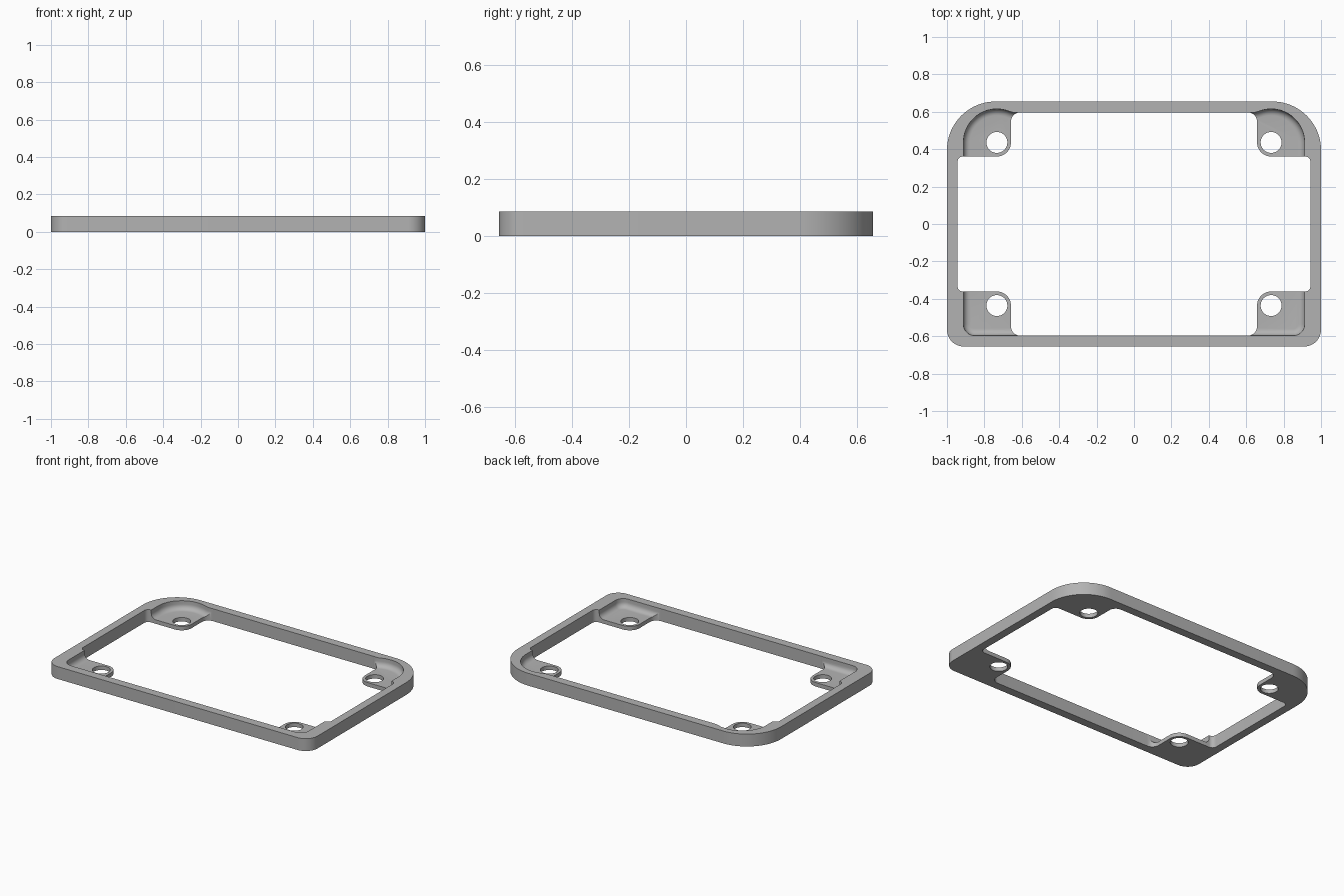
import bpy, bmesh, math
from mathutils import Vector

if "Cube" in bpy.data.objects:
    bpy.data.objects.remove(bpy.data.objects["Cube"])

H, FLOOR, FILLET = 0.085, 0.027, 0.035   # frame height, tab thickness, pocket fillet
HX, HY = 0.733, 0.436                    # screw hole centre


def arc(cx, cy, r, a0, a1, n=12):
    return [(cx + r * math.cos(math.radians(a0 + (a1 - a0) * i / n)),
             cy + r * math.sin(math.radians(a0 + (a1 - a0) * i / n))) for i in range(n + 1)]


def rounded(corners, n=10):
    """Round each (x, y, radius) right-angle corner of a closed outline."""
    out = []
    for i, (x, y, r) in enumerate(corners):
        p = Vector((x, y))
        a = (Vector(corners[i - 1][:2]) - p).normalized() * r
        b = (Vector(corners[(i + 1) % len(corners)][:2]) - p).normalized() * r
        for k in range(n + 1):
            t = math.pi / 2 * k / n
            out.append(tuple(p + a * (1 - math.sin(t)) + b * (1 - math.cos(t))))
    return out


def loft(name, rings):
    """Solid through matching outlines, each given as (points, z)."""
    bm = bmesh.new()
    loops = [[bm.verts.new((x, y, z)) for x, y in pts] for pts, z in rings]
    n = len(loops[0])
    for lo, hi in zip(loops, loops[1:]):
        for i in range(n):
            bm.faces.new((lo[i], lo[(i + 1) % n], hi[(i + 1) % n], hi[i]))
    bm.faces.new(loops[0])
    bm.faces.new(loops[-1])
    bmesh.ops.recalc_face_normals(bm, faces=bm.faces)
    me = bpy.data.meshes.new(name)
    bm.to_mesh(me)
    bm.free()
    ob = bpy.data.objects.new(name, me)
    bpy.context.collection.objects.link(ob)
    return ob


def cut(body, cutter):
    bpy.context.view_layer.objects.active = body
    mod = body.modifiers.new("cut", 'BOOLEAN')
    mod.operation, mod.solver, mod.object = 'DIFFERENCE', 'EXACT', cutter
    bpy.ops.object.modifier_apply(modifier=mod.name)
    bpy.data.objects.remove(cutter)


def back_pocket(d):
    """Pocket outline curving round the hole and blending into the back rail."""
    r, blend, rail = 0.179, 0.10, 0.596
    dy = rail + blend - HY
    dx = math.sqrt((r + blend) ** 2 - dy ** 2)
    a = math.degrees(math.atan2(dy, -dx))
    return ([(0.55, 0.3), (HX + r - d, 0.3)] + arc(HX, HY, r - d, 0, a, 24)
            + arc(HX - dx, rail + blend, blend + d, a - 180, -90, 8)[1:] + [(0.55, rail - d)])


def front_pocket(d):
    """Square pocket outline with a small rounded corner."""
    r = 0.06
    x, y = 0.912 - r, 0.596 - r
    return ([(0.55, -0.3), (0.912 - d, -0.3)] + arc(x, -y, r - d, 0, -90)
            + [(0.55, -0.596 + d)])


# Outer body: large back corners, small front corners
frame = loft("plate_frame", [(rounded([(-1, -0.655, 0.09), (1, -0.655, 0.09),
                                       (1, 0.655, 0.26), (-1, 0.655, 0.26)], 20), z)
                             for z in (0, H)])

# Through opening, leaving a rounded tab in each corner
quarter = [(0.944, 0.361, 0.03), (0.658, 0.361, 0.075), (0.658, 0.597, 0.05)]
opening = (quarter + [(-x, y, r) for x, y, r in reversed(quarter)]
           + [(-x, -y, r) for x, y, r in quarter]
           + [(x, -y, r) for x, y, r in reversed(quarter)])
cut(frame, loft("opening_cutter", [(rounded(opening), z) for z in (-0.1, 0.2)]))

# Filleted pockets above the tabs, and the screw holes
for s in (-1, 1):
    for outline in (back_pocket, front_pocket):
        rings = []
        for k in range(7):
            t = math.pi / 2 * k / 6
            rings.append((outline(FILLET * (1 - math.sin(t))), FLOOR + FILLET * (1 - math.cos(t))))
        rings.append((outline(0), 0.2))
        cut(frame, loft("pocket_cutter", [([(s * x, y) for x, y in p], z) for p, z in rings]))
    for y in (-HY, HY):
        cut(frame, loft("hole_cutter", [(arc(s * HX, y, 0.056, 0, 348.75, 31), z)
                                        for z in (-0.1, 0.2)]))

# Plain grey finish
grey = bpy.data.materials.new("grey")
grey.diffuse_color = (0.45, 0.45, 0.45, 1)
grey.use_nodes = True
grey.node_tree.nodes["Principled BSDF"].inputs["Base Color"].default_value = grey.diffuse_color
frame.data.materials.clear()
frame.data.materials.append(grey)
for p in frame.data.polygons:
    p.material_index = 0

bpy.ops.object.select_all(action='DESELECT')
frame.select_set(True)
bpy.context.view_layer.objects.active = frame
bpy.ops.object.shade_smooth_by_angle(angle=math.radians(30))
